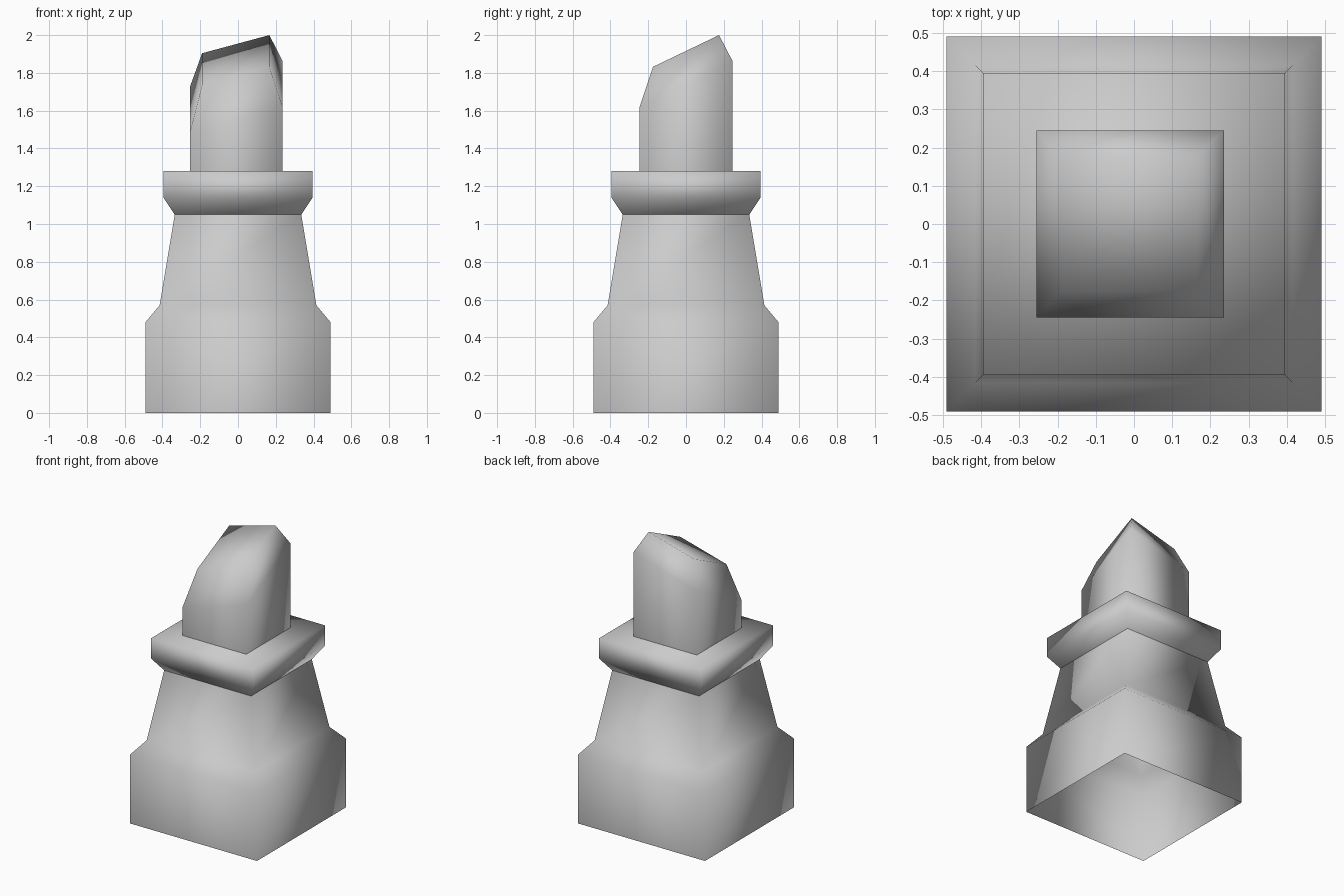
import bpy
import bmesh

cube = bpy.data.objects.get("Cube")
if cube:
    bpy.data.objects.remove(cube, do_unlink=True)

GREY = (0.6, 0.6, 0.6, 1.0)
stone = bpy.data.materials.new("plain_grey")
stone.use_nodes = True
stone.diffuse_color = GREY
stone.node_tree.nodes["Principled BSDF"].inputs["Base Color"].default_value = GREY


def square_loft(name, rings, cap=True):
    """Join square rings (half x, half y, centre x, z, rise per x, rise per y)."""
    bm = bmesh.new()
    loops = []
    for hx, hy, cx, z, rise_x, rise_y in rings:
        loops.append([bm.verts.new((cx + sx * hx, sy * hy, z + sx * rise_x + sy * rise_y))
                      for sx, sy in ((-1, -1), (1, -1), (1, 1), (-1, 1))])
    for low, high in zip(loops, loops[1:]):
        for i in range(4):
            j = (i + 1) % 4
            bm.faces.new((low[i], low[j], high[j], high[i]))
    if cap:
        bm.faces.new(loops[-1])
    for face in bm.faces:
        face.smooth = True
    mesh = bpy.data.meshes.new(name)
    bm.to_mesh(mesh)
    bm.free()
    mesh.materials.append(stone)
    obj = bpy.data.objects.new(name, mesh)
    bpy.context.collection.objects.link(obj)
    return obj


def level(half, z):
    return (half, half, 0, z, 0, 0)


# Hollow tapered base, open underneath
square_loft("base", [level(0.49, 0), level(0.49, 0.48), level(0.415, 0.57),
                     level(0.335, 1.05)], cap=False)

# Flared collar with a flat top
square_loft("collar", [level(0.335, 1.05), level(0.395, 1.14), level(0.395, 1.28)])

# Square post with a slanted, chamfered tip
square_loft("slanted_post", [(0.245, 0.245, -0.01, 1.28, 0, 0),
                             (0.245, 0.245, -0.01, 1.673, 0.07, 0.122),
                             (0.178, 0.175, -0.012, 1.868, 0.048, 0.084)])
